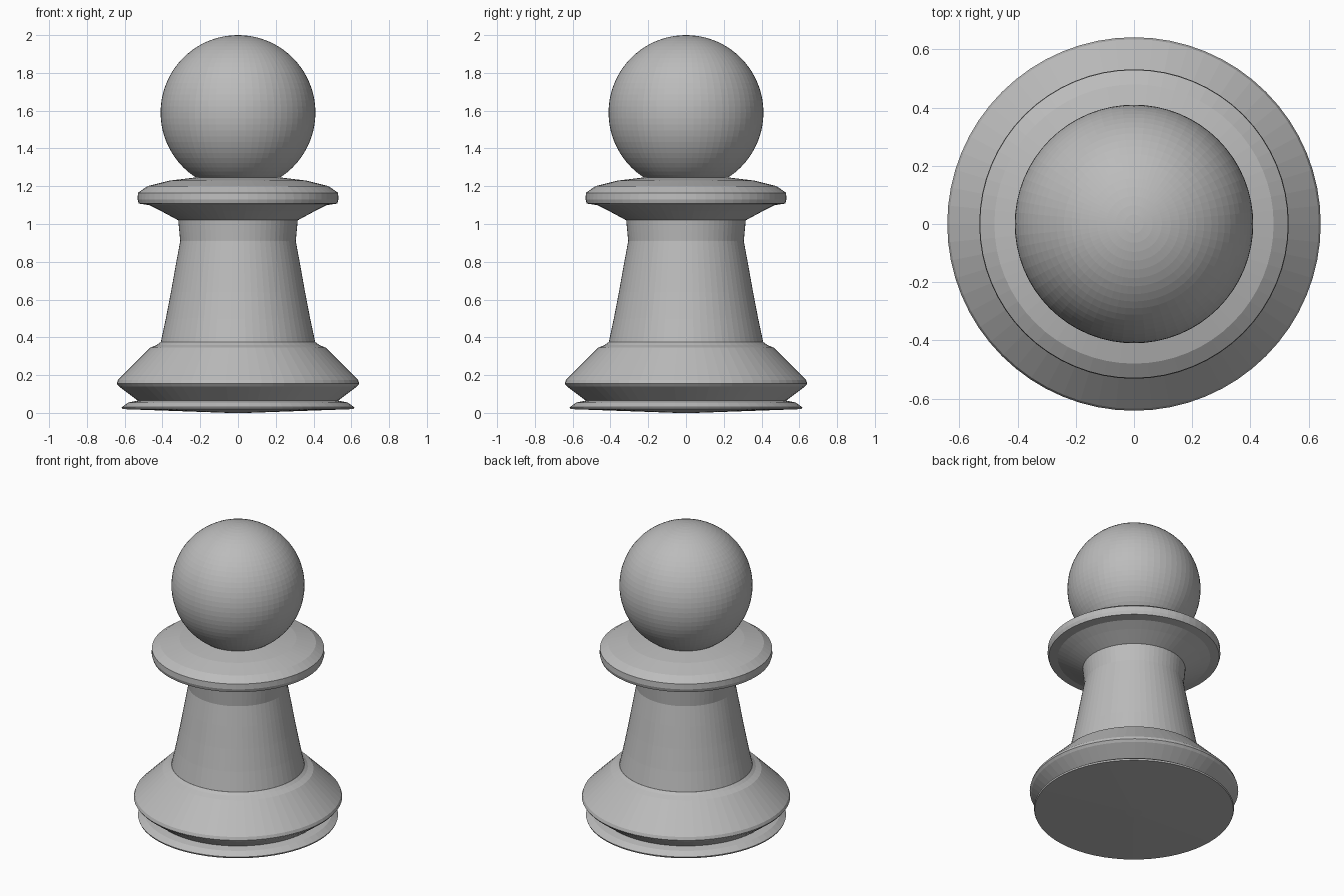
import bpy, bmesh, math

if "Cube" in bpy.data.objects:
    bpy.data.objects.remove(bpy.data.objects["Cube"])

grey = bpy.data.materials.new("plain grey")
grey.diffuse_color = (0.5, 0.5, 0.5, 1)
grey.use_nodes = True
grey.node_tree.nodes["Principled BSDF"].inputs["Base Color"].default_value = grey.diffuse_color
SEGMENTS = 64


def lathe(name, profile):
    """Spin an (r, z) profile, bottom to top, into a closed solid."""
    bm = bmesh.new()
    rings = []
    for r, z in profile:
        rings.append([bm.verts.new((r * math.cos(a), r * math.sin(a), z))
                      for a in (2 * math.pi * i / SEGMENTS for i in range(SEGMENTS))])
    for low, high in zip(rings, rings[1:]):
        for i in range(SEGMENTS):
            j = (i + 1) % SEGMENTS
            bm.faces.new((low[i], low[j], high[j], high[i]))
    bm.faces.new(rings[0][::-1])
    bm.faces.new(rings[-1])
    mesh = bpy.data.meshes.new(name)
    bm.to_mesh(mesh)
    bm.free()
    mesh.materials.append(grey)
    obj = bpy.data.objects.new(name, mesh)
    bpy.context.collection.objects.link(obj)
    return obj


# Foot disc, undercut and wide base moulding
lathe("base", [(0.05, 0.0), (0.612, 0.02), (0.616, 0.03), (0.58, 0.055),
               (0.53, 0.065), (0.63, 0.14), (0.642, 0.155), (0.635, 0.175),
               (0.55, 0.26), (0.49, 0.32), (0.465, 0.345), (0.43, 0.36),
               (0.41, 0.375)])

# Tapering body with slightly flared neck
lathe("body", [(0.41, 0.37), (0.382, 0.50), (0.355, 0.64), (0.33, 0.78),
               (0.306, 0.91), (0.317, 1.025)])

# Collar disc
lathe("collar", [(0.317, 1.02), (0.41, 1.07), (0.47, 1.10), (0.525, 1.108),
                 (0.532, 1.13), (0.53, 1.165), (0.48, 1.20), (0.36, 1.23),
                 (0.22, 1.247)])

# Ball head
bpy.ops.mesh.primitive_uv_sphere_add(segments=SEGMENTS, ring_count=40,
                                     radius=0.41, location=(0, 0, 1.59))
head = bpy.context.object
head.name = "head"
head.data.materials.append(grey)
